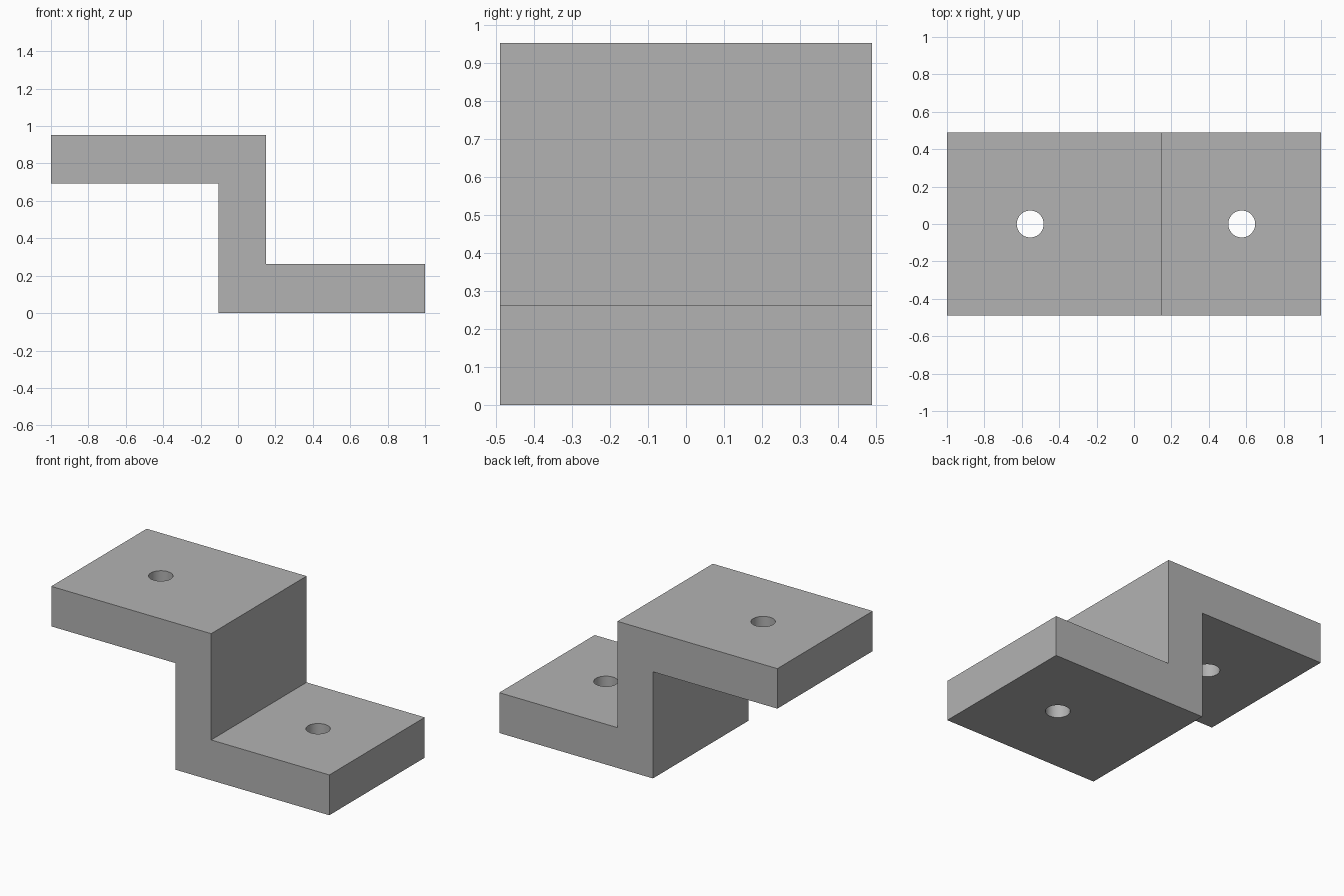
import bpy
import bmesh
import math

cube = bpy.data.objects.get("Cube")
if cube:
    bpy.data.objects.remove(cube, do_unlink=True)

HALF_DEPTH = 0.49
HOLE_RADIUS = 0.072

grey = bpy.data.materials.new("plain_grey")
grey.use_nodes = True
colour = (0.448, 0.448, 0.448, 1)
grey.diffuse_color = colour
grey.node_tree.nodes["Principled BSDF"].inputs["Base Color"].default_value = colour

# Stepped profile in x and z, extruded from front to back
profile = [(-0.105, 0), (1, 0), (1, 0.262), (0.15, 0.262),
           (0.15, 0.953), (-1, 0.953), (-1, 0.693), (-0.105, 0.693)]
bm = bmesh.new()
face = bm.faces.new([bm.verts.new((x, -HALF_DEPTH, z)) for x, z in profile])
extruded = bmesh.ops.extrude_face_region(bm, geom=[face])
back = [v for v in extruded["geom"] if isinstance(v, bmesh.types.BMVert)]
bmesh.ops.translate(bm, verts=back, vec=(0, 2 * HALF_DEPTH, 0))
bmesh.ops.recalc_face_normals(bm, faces=bm.faces)
mesh = bpy.data.meshes.new("step_bracket")
bm.to_mesh(mesh)
bm.free()
mesh.materials.append(grey)
bracket = bpy.data.objects.new("step_bracket", mesh)
bpy.context.collection.objects.link(bracket)


# Screw hole through a flange
def drill(name, x, z):
    bpy.ops.mesh.primitive_cylinder_add(vertices=48, radius=HOLE_RADIUS,
                                        depth=0.5, location=(x, 0, z))
    cutter = bpy.context.object
    cutter.name = name
    cutter.data.materials.append(grey)
    cutter.hide_render = True
    cut = bracket.modifiers.new(name, "BOOLEAN")
    cut.operation = "DIFFERENCE"
    cut.solver = "EXACT"
    cut.object = cutter
    bpy.ops.object.select_all(action="DESELECT")
    bracket.select_set(True)
    bpy.context.view_layer.objects.active = bracket
    bpy.ops.object.modifier_apply(modifier=cut.name)
    bpy.data.objects.remove(cutter, do_unlink=True)


drill("upper_hole_cutter", -0.555, 0.823)
drill("lower_hole_cutter", 0.576, 0.131)

# Smooth hole walls, sharp edges elsewhere
bpy.ops.object.shade_smooth_by_angle(angle=math.radians(30))
